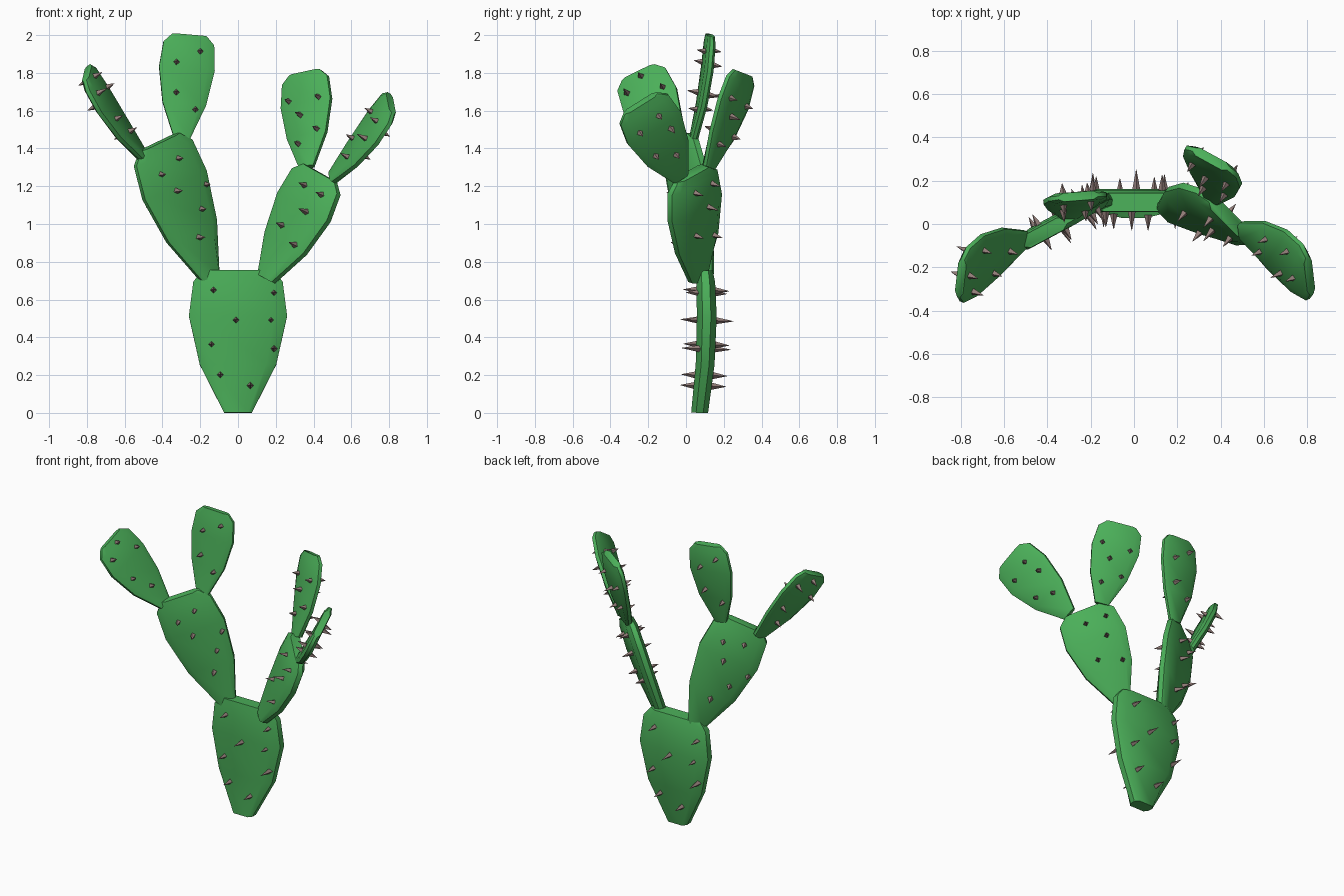
import bpy, bmesh, math
from mathutils import Vector, Matrix

if "Cube" in bpy.data.objects:
    bpy.data.objects.remove(bpy.data.objects["Cube"])


def material(name, rgb):
    m = bpy.data.materials.new(name)
    m.diffuse_color = (*rgb, 1)
    m.use_nodes = True
    m.node_tree.nodes["Principled BSDF"].inputs["Base Color"].default_value = m.diffuse_color
    return m


GREEN = material("cactus green", (0.07, 0.43, 0.10))
BROWN = material("spine brown", (0.29, 0.205, 0.19))

# pad outline: position along axis, relative half width, relative thickness
PROFILE = [(0, .28, .85), (.34, .78, .95), (.68, 1, 1), (.92, .91, .95), (1, .62, .8)]
# flattened octagon cross-section
SECTION = [(1, .42), (.74, 1), (-.74, 1), (-1, .42), (-1, -.42), (-.74, -1), (.74, -1), (1, -.42)]


def finish(name, bm, mat, smooth):
    bmesh.ops.recalc_face_normals(bm, faces=bm.faces)
    me = bpy.data.meshes.new(name)
    bm.to_mesh(me)
    bm.free()
    me.materials.append(mat)
    ob = bpy.data.objects.new(name, me)
    bpy.context.collection.objects.link(ob)
    if smooth:
        bpy.ops.object.select_all(action='DESELECT')
        ob.select_set(True)
        bpy.context.view_layer.objects.active = ob
        bpy.ops.object.shade_smooth_by_angle(angle=math.radians(48))
    return ob


def pad(name, start, end, side, half, thick, bow, spine, spots, cap=.62):
    start, end = Vector(start), Vector(end)
    length = (end - start).length
    u = (end - start) / length
    w = Vector(side)
    w = (w - u * w.dot(u)).normalized()
    n = w.cross(u)

    def centre(t):
        return start + u * (t * length) - n * (bow * 4 * t * (1 - t))

    # lofted pad body
    bm = bmesh.new()
    rings = []
    for t, wide, deep in PROFILE:
        if t == 1:
            wide = cap
        rings.append([bm.verts.new(centre(t) + w * (a * half * wide) + n * (b * thick / 2 * deep))
                      for a, b in SECTION])
    for r0, r1 in zip(rings, rings[1:]):
        for i in range(8):
            j = (i + 1) % 8
            bm.faces.new((r0[i], r0[j], r1[j], r1[i]))
    bm.faces.new(rings[0])
    bm.faces.new(rings[-1])
    finish(name, bm, GREEN, True)

    # four-sided spines on both faces
    bm = bmesh.new()
    for face in (1, -1):
        for i, (s, t) in enumerate(spots):
            tall = spine * (1 + .25 * (i % 3 == 2))
            d = n * face
            inset = .7 if abs(s) > .65 else .92
            p = centre(t) + w * (s * face * half) + d * (thick / 2 * inset - .008)
            rot = Matrix((w, d.cross(w), d)).transposed().to_4x4()
            bmesh.ops.create_cone(bm, cap_ends=True, segments=4, radius1=.02, radius2=.001,
                                  depth=tall, matrix=Matrix.Translation(p + d * tall / 2) @ rot)
    finish(name + "_spines", bm, BROWN, False)


# trunk pad
pad("base_pad", (0, .072, 0), (0, .10, .755), (1, 0, 0), .26, .105, .022, .08,
    [(-.5, .86), (.73, .84), (-.04, .65), (.67, .65), (-.54, .48), (.73, .45), (-.36, .265), (.25, .19)], .72)

# two middle pads
pad("left_middle_pad", (-.15, .10, .72), (-.416, -.04, 1.434), (.81, .433, .39), .2, .08, .012, .065,
    [(.28, .85), (-.36, .8), (-.1, .65), (.8, .6), (.41, .46), (.04, .29)])
pad("right_middle_pad", (.15, .06, .71), (.435, .03, 1.27), (.66, -.66, -.36), .2, .08, .01, .065,
    [(-.13, .85), (.55, .85), (.33, .66), (-.22, .46), (.5, .37)])

# four top pads
pad("left_outer_pad", (-.505, -.07, 1.36), (-.80, -.25, 1.80), (.1, .88, .44), .155, .055, .012, .055,
    [(.05, .93), (.6, .72), (-.62, .83), (-.45, .5), (0, .28)])
pad("left_upper_pad", (-.297, .04, 1.45), (-.257, .128, 2.0), (.99, .08, -.08), .148, .05, .015, .055,
    [(-.4, .73), (.42, .85), (-.33, .44), (.4, .29)])
pad("right_upper_pad", (.365, .12, 1.30), (.355, .30, 1.80), (.86, -.47, .19), .152, .055, .01, .055,
    [(-.6, .72), (.6, .7), (-.15, .55), (.5, .37), (-.25, .25)])
pad("right_outer_pad", (.50, -.03, 1.245), (.81, -.24, 1.64), (.1, -.84, -.53), .165, .055, .008, .055,
    [(.3, .8), (-.5, .75), (.45, .6), (-.4, .42), (.2, .3)])
